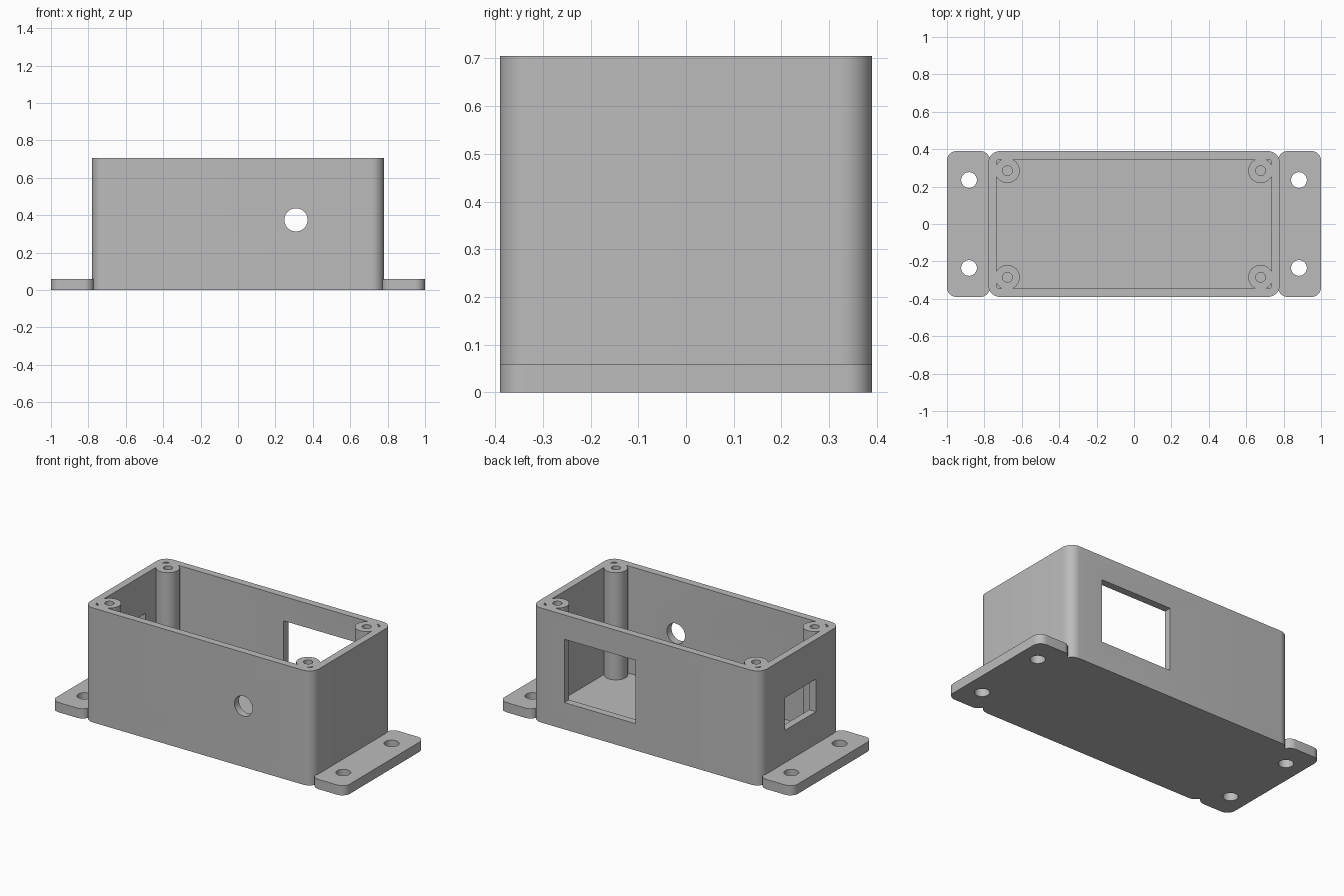
import bpy, bmesh
from math import pi, cos, sin
from mathutils import Matrix

if "Cube" in bpy.data.objects:
    bpy.data.objects.remove(bpy.data.objects["Cube"])

grey = bpy.data.materials.new("plain grey")
grey.use_nodes = True
colour = (0.5, 0.5, 0.5, 1)
grey.diffuse_color = colour
grey.node_tree.nodes["Principled BSDF"].inputs["Base Color"].default_value = colour

W, D, H = 0.78, 0.39, 0.705    # half width, half depth, height
WALL, LUG = 0.045, 0.06        # wall and lug thickness


def make(name, bm):
    bmesh.ops.recalc_face_normals(bm, faces=bm.faces)
    mesh = bpy.data.meshes.new(name)
    bm.to_mesh(mesh)
    bm.free()
    obj = bpy.data.objects.new(name, mesh)
    bpy.context.collection.objects.link(obj)
    mesh.materials.append(grey)
    return obj


def rounded_slab(name, x0, x1, y0, y1, z0, z1, r, steps=10):
    """Upright prism with a rounded rectangle as its outline."""
    bm = bmesh.new()
    ring = []
    centres = [(x1 - r, y1 - r), (x0 + r, y1 - r), (x0 + r, y0 + r), (x1 - r, y0 + r)]
    for quarter, (cx, cy) in enumerate(centres):
        for i in range(steps + 1):
            a = (quarter + i / steps) * pi / 2
            ring.append(bm.verts.new((cx + r * cos(a), cy + r * sin(a), z0)))
    base = bm.faces.new(ring)
    top = bmesh.ops.extrude_face_region(bm, geom=[base])["geom"]
    verts = [v for v in top if isinstance(v, bmesh.types.BMVert)]
    bmesh.ops.translate(bm, verts=verts, vec=(0, 0, z1 - z0))
    return make(name, bm)


def rod(name, centre, r, length, axis="Z"):
    bm = bmesh.new()
    bmesh.ops.create_cone(bm, cap_ends=True, segments=40, radius1=r, radius2=r, depth=length)
    turn = Matrix.Rotation(pi / 2, 4, "X") if axis == "Y" else Matrix()
    bm.transform(Matrix.Translation(centre) @ turn)
    return make(name, bm)


def block(name, x0, x1, y0, y1, z0, z1):
    bm = bmesh.new()
    bmesh.ops.create_cube(bm, size=1)
    bm.transform(Matrix.Translation(((x0 + x1) / 2, (y0 + y1) / 2, (z0 + z1) / 2))
                 @ Matrix.Diagonal((x1 - x0, y1 - y0, z1 - z0, 1)))
    return make(name, bm)


def cut(obj, cutters):
    """Subtract the cutters, bake the result and remove the cutters."""
    for c in cutters:
        c.hide_render = True
        mod = obj.modifiers.new("cut", "BOOLEAN")
        mod.operation, mod.solver, mod.object = "DIFFERENCE", "EXACT", c
    graph = bpy.context.evaluated_depsgraph_get()
    mesh = bpy.data.meshes.new_from_object(obj.evaluated_get(graph))
    obj.modifiers.clear()
    obj.data = mesh
    for c in cutters:
        bpy.data.objects.remove(c)


def smooth(obj):
    bpy.ops.object.select_all(action="DESELECT")
    obj.select_set(True)
    bpy.context.view_layer.objects.active = obj
    bpy.ops.object.shade_smooth_by_angle(angle=pi / 6)


# Open case with a cable hole, a back window and a side window
case = rounded_slab("case", -W, W, -D, D, 0, H, 0.065)
cut(case, [
    rounded_slab("cavity", -W + WALL, W - WALL, -D + WALL, D - WALL, WALL, H + 0.1, 0.015, 4),
    rod("cable_hole", (0.31, -D, 0.375), 0.062, 0.2, "Y"),
    block("back_window", 0.07, 0.555, D - 0.1, D + 0.1, 0.165, 0.555),
    block("side_window", -W - 0.1, -W + 0.1, -0.15, 0.15, 0.26, 0.46),
])
smooth(case)

# Corner screw posts with blind holes
for x, xname in ((-0.677, "right"), (0.677, "left")):
    for y, yname in ((-0.285, "front"), (0.285, "back")):
        z0 = WALL - 0.015
        post = rod(f"{yname}_{xname}_post", (x, y, (z0 + H) / 2), 0.066, H - z0)
        cut(post, [rod("screw_hole", (x, y, H), 0.026, 0.8)])
        smooth(post)

# Mounting lugs with two bolt holes each
for s, name in ((-1, "right_lug"), (1, "left_lug")):
    x0, x1 = sorted((s * 0.77, s * 1.0))
    lug = rounded_slab(name, x0, x1, -D, D, 0, LUG, 0.052)
    cut(lug, [rod("bolt_hole", (s * 0.882, y, LUG / 2), 0.042, 0.2) for y in (-0.235, 0.235)])
    smooth(lug)
